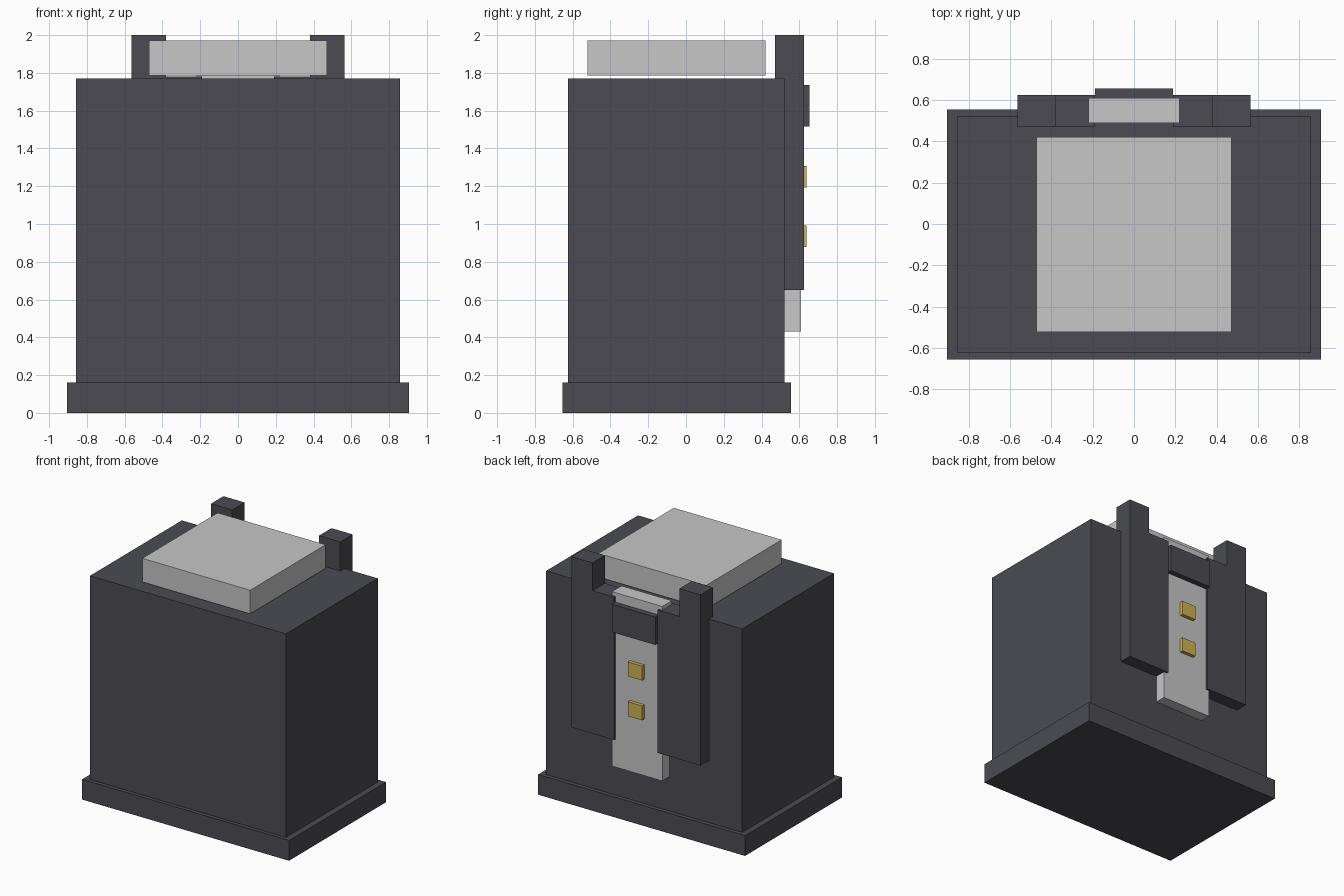
import bpy
import bmesh

cube = bpy.data.objects.get("Cube")
if cube:
    bpy.data.objects.remove(cube, do_unlink=True)


def material(name, rgb):
    mat = bpy.data.materials.new(name)
    mat.use_nodes = True
    mat.diffuse_color = (*rgb, 1)
    mat.node_tree.nodes["Principled BSDF"].inputs["Base Color"].default_value = (*rgb, 1)
    return mat


DARK = material("charcoal plastic", (0.07, 0.07, 0.086))
PALE = material("pale grey", (0.57, 0.57, 0.58))
GOLD = material("gold", (0.61, 0.45, 0.09))


def finish(name, bm, mat):
    bmesh.ops.recalc_face_normals(bm, faces=bm.faces)
    mesh = bpy.data.meshes.new(name)
    bm.to_mesh(mesh)
    bm.free()
    mesh.materials.append(mat)
    obj = bpy.data.objects.new(name, mesh)
    bpy.context.collection.objects.link(obj)
    return obj


def box(name, mat, xs, ys, zs):
    """Box spanning the given ranges on each axis."""
    bm = bmesh.new()
    bmesh.ops.create_cube(bm, size=1)
    for v in bm.verts:
        for i, (lo, hi) in enumerate((xs, ys, zs)):
            v.co[i] = hi if v.co[i] > 0 else lo
    return finish(name, bm, mat)


def extruded(name, mat, outline, y0, y1):
    """Front outline (x, z) given depth along y."""
    bm = bmesh.new()
    face = bm.faces.new([bm.verts.new((x, y0, z)) for x, z in outline])
    result = bmesh.ops.extrude_face_region(bm, geom=[face])
    for v in result["geom"]:
        if isinstance(v, bmesh.types.BMVert):
            v.co.y = y1
    return finish(name, bm, mat)


# Housing on its wider base, with the floating pad above
box("base", DARK, (-0.905, 0.905), (-0.655, 0.555), (0, 0.16))
box("housing", DARK, (-0.857, 0.857), (-0.625, 0.522), (0.16, 1.77))
box("top_pad", PALE, (-0.472, 0.472), (-0.522, 0.42), (1.785, 1.972))

# Stepped guide rails on the back, mirrored left and right
rail = [(0.19, 0.65), (0.565, 0.65), (0.565, 2.0), (0.38, 2.0), (0.38, 1.78), (0.19, 1.78)]
for side, sign in (("left", 1), ("right", -1)):
    extruded(side + "_rail", DARK, [(sign * x, z) for x, z in rail], 0.47, 0.625)

# Sliding strip held between the rails by a clip
box("sliding_strip", PALE, (-0.22, 0.22), (0.49, 0.61), (0.43, 1.81))
box("clip", DARK, (-0.19, 0.19), (0.605, 0.655), (1.515, 1.735))

# Gold contacts on the strip
for label, z in (("lower", 0.935), ("upper", 1.25)):
    box(label + "_contact", GOLD, (-0.062, 0.062), (0.6, 0.638), (z - 0.057, z + 0.057))
